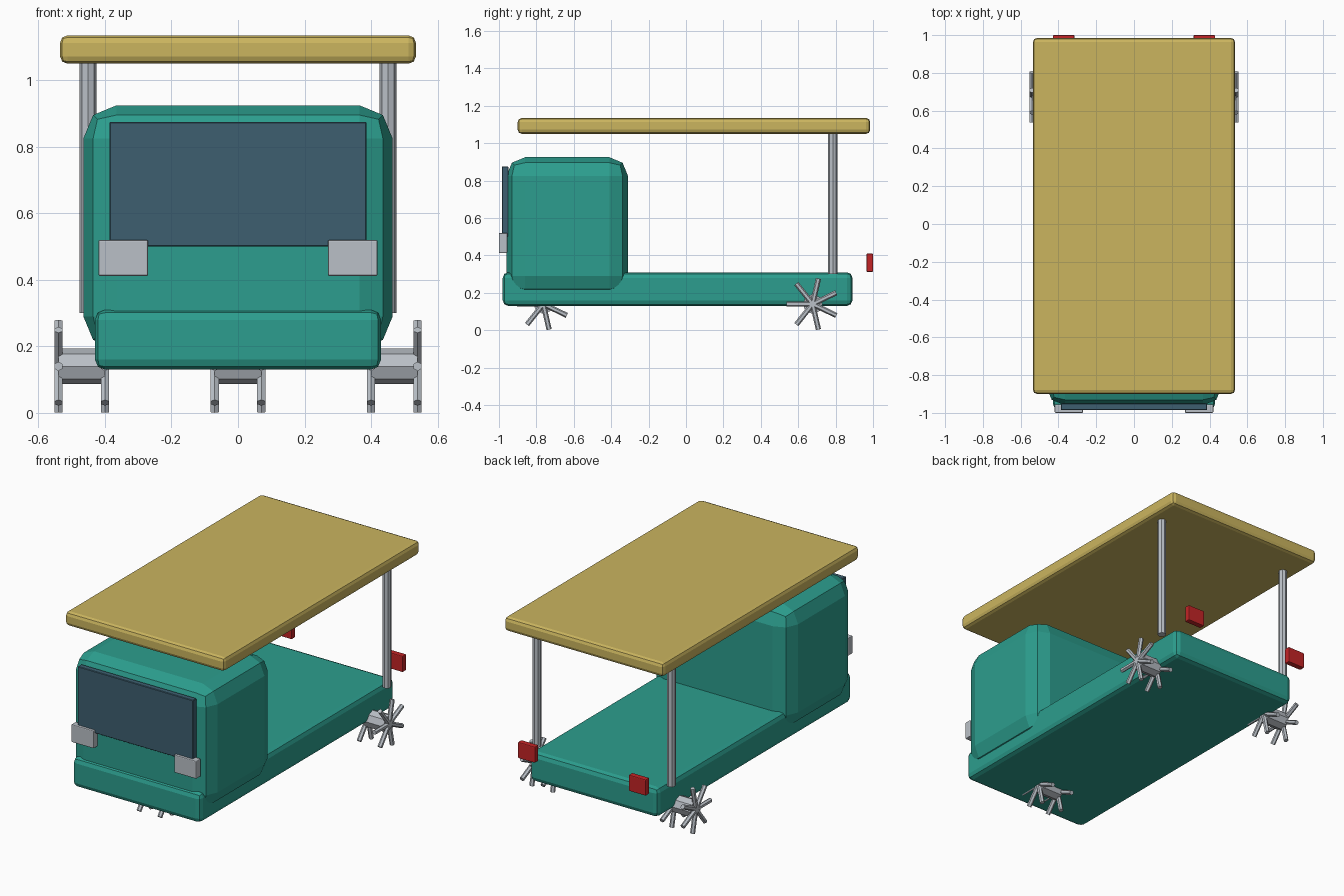
import bpy, math
from mathutils import Vector

if "Cube" in bpy.data.objects:
    bpy.data.objects.remove(bpy.data.objects["Cube"])


def material(name, rgb):
    m = bpy.data.materials.new(name)
    lin = [(c / 255 / 12.92) if c / 255 <= 0.04045 else ((c / 255 + 0.055) / 1.055) ** 2.4 for c in rgb]
    m.diffuse_color = (*lin, 1)
    m.use_nodes = True
    m.node_tree.nodes["Principled BSDF"].inputs["Base Color"].default_value = m.diffuse_color
    return m


teal = material("teal_paint", (44, 158, 142))
sand = material("sand_yellow", (203, 181, 95))
glass = material("slate_glass", (61, 95, 112))
metal = material("light_metal", (186, 192, 199))
red = material("lamp_red", (196, 36, 38))


def box(name, lo, hi, mat, bevel, segments=2):
    """Bevelled box between two corners."""
    lo, hi = Vector(lo), Vector(hi)
    bpy.ops.mesh.primitive_cube_add(size=1, location=(lo + hi) / 2)
    o = bpy.context.object
    o.name = name
    o.scale = hi - lo
    bpy.ops.object.transform_apply(location=False, rotation=False, scale=True)
    o.data.materials.append(mat)
    b = o.modifiers.new("bevel", "BEVEL")
    b.width, b.segments, b.limit_method = bevel, segments, "NONE"
    return o


def rod(name, a, b, radius, sides, mat):
    """Flat-sided rod from a to b."""
    a, b = Vector(a), Vector(b)
    bpy.ops.mesh.primitive_cylinder_add(vertices=sides, radius=radius, depth=(b - a).length, location=(a + b) / 2)
    o = bpy.context.object
    o.name = name
    o.rotation_euler = (b - a).to_track_quat("Z", "Y").to_euler()
    o.data.materials.append(mat)
    return o


def wheel(name, x, y, z=0.14, half=0.07, reach=0.14):
    """Hub with a star of seven spokes at each end."""
    rod(name + "_hub", (x - half, y, z), (x + half, y, z), 0.053, 8, metal)
    for end in (-half, half):
        for i in range(7):
            t = math.pi + i * math.tau / 7
            tip = (x + end, y + reach * math.cos(t), z + reach * math.sin(t))
            rod(name + "_spoke", (x + end, y, z), tip, 0.014, 6, metal)


# Body
box("chassis", (-0.43, -0.98, 0.13), (0.43, 0.89, 0.31), teal, 0.03)
box("cab", (-0.465, -0.96, 0.19), (0.465, -0.31, 0.925), teal, 0.1)
box("windshield", (-0.387, -0.985, 0.5), (0.387, -0.95, 0.875), glass, 0.003, 1)

# Canopy
box("canopy", (-0.535, -0.9, 1.05), (0.535, 0.985, 1.135), sand, 0.022)

# Paired lamps and canopy posts
for s, side in ((-1, "left"), (1, "right")):
    hx, tx = sorted((s * 0.27, s * 0.42)), sorted((s * 0.315, s * 0.43))
    box(side + "_headlight", (hx[0], -1.0, 0.412), (hx[1], -0.955, 0.52), metal, 0.005)
    box(side + "_tail_lamp", (tx[0], 0.965, 0.312), (tx[1], 1.0, 0.41), red, 0.005)
    rod(side + "_post", (s * 0.451, 0.785, 0.3), (s * 0.451, 0.785, 1.06), 0.025, 8, metal)
    wheel(side + "_rear_wheel", s * 0.47, 0.677)

# Single front wheel
wheel("front_wheel", 0, -0.763)
